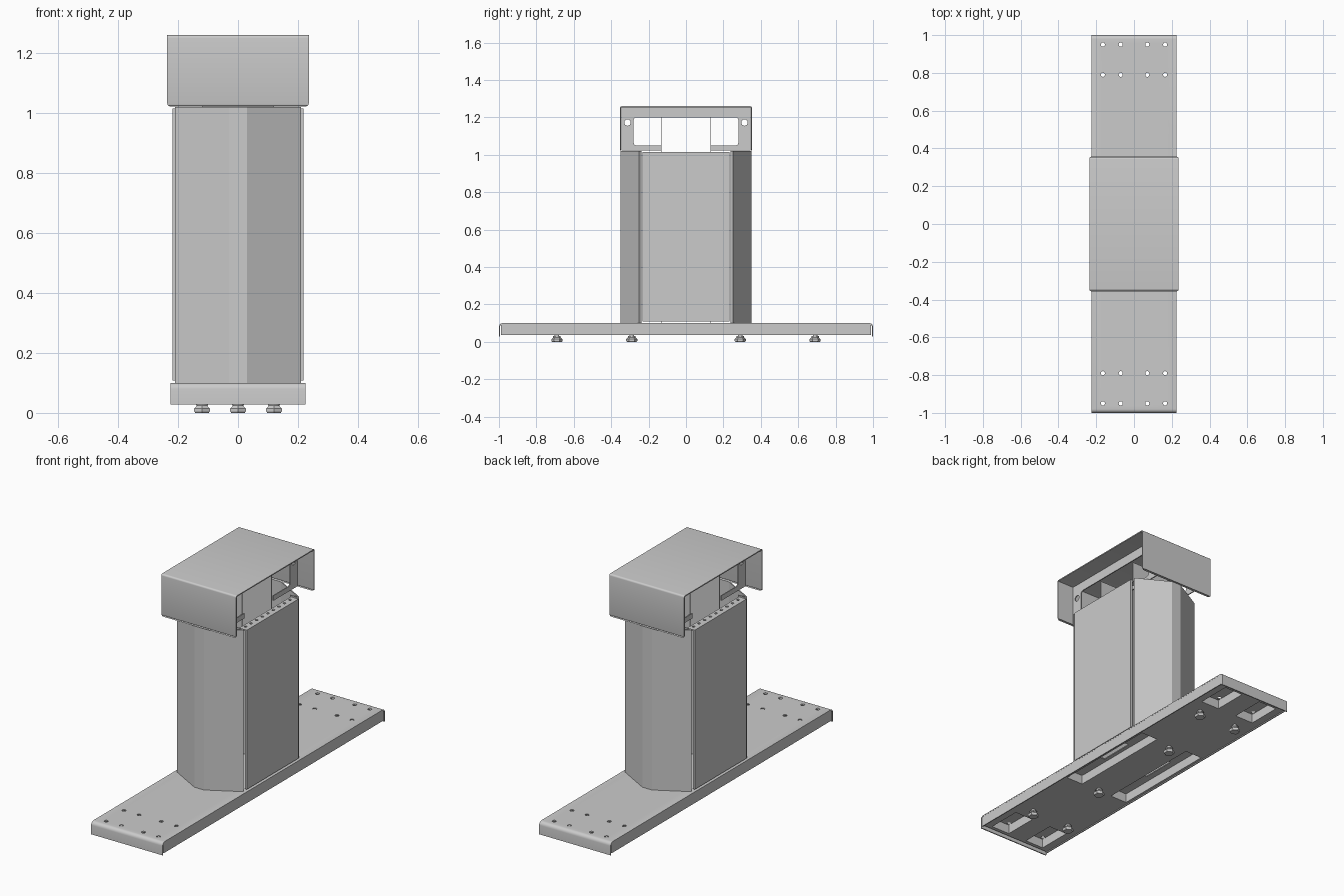
import bpy, bmesh, math
from mathutils import Matrix, Vector

if "Cube" in bpy.data.objects:
    bpy.data.objects.remove(bpy.data.objects["Cube"])

T = 0.006  # sheet thickness


def finish(name, bm):
    bmesh.ops.recalc_face_normals(bm, faces=bm.faces[:])
    me = bpy.data.meshes.new(name)
    bm.to_mesh(me)
    bm.free()
    ob = bpy.data.objects.new(name, me)
    bpy.context.collection.objects.link(ob)
    return ob


def add_box(bm, x, y, z):
    m = Matrix.Translation([(a[0] + a[1]) / 2 for a in (x, y, z)]) @ Matrix.Diagonal(
        [a[1] - a[0] for a in (x, y, z)] + [1])
    bmesh.ops.create_cube(bm, size=1, matrix=m)


def box(name, x, y, z):
    bm = bmesh.new()
    add_box(bm, x, y, z)
    return finish(name, bm)


def prism(name, pts, axis, lo, hi):
    """Extrude a 2D outline along x, y or z."""
    place = {'x': lambda a, b, c: (c, a, b), 'y': lambda a, b, c: (a, c, b),
             'z': lambda a, b, c: (a, b, c)}[axis]
    bm = bmesh.new()
    face = bm.faces.new([bm.verts.new(place(a, b, lo)) for a, b in pts])
    new = bmesh.ops.extrude_face_region(bm, geom=[face])['geom']
    bmesh.ops.translate(bm, vec=Vector(place(0, 0, hi - lo)),
                        verts=[v for v in new if isinstance(v, bmesh.types.BMVert)])
    return finish(name, bm)


def rounded_u(w, z0, z1, r, n=5):
    left = [(-w, z0)]
    for i in range(n + 1):
        a = math.pi - i * math.pi / 2 / n
        left.append((-w + r + r * math.cos(a), z1 - r + r * math.sin(a)))
    return left + [(-a, b) for a, b in reversed(left)]


def bent_sheet(w, z0, z1, r):
    inner = rounded_u(w - T, z0, z1 - T, max(r - T, 0.002))
    return rounded_u(w, z0, z1, r) + inner[::-1]


def strip(pts, t):
    """Closed outline of a folded sheet following an open polyline."""
    p = [Vector(q) for q in pts]
    off = []
    for i, q in enumerate(p):
        d = [(b - a).normalized() for a, b in zip(p[max(i - 1, 0):i + 1], p[max(i - 1, 0) + 1:i + 2])]
        ns = [Vector((-e.y, e.x)) for e in d]
        m = sum(ns, Vector((0, 0))).normalized()
        off.append(q + m * t / m.dot(ns[0]))
    return [tuple(q) for q in p] + [tuple(q) for q in reversed(off)]


def cut(ob, cutter):
    mod = ob.modifiers.new("cut", 'BOOLEAN')
    mod.operation, mod.solver, mod.object = 'DIFFERENCE', 'EXACT', cutter
    bpy.context.view_layer.update()
    dg = bpy.context.evaluated_depsgraph_get()
    me = bpy.data.meshes.new_from_object(ob.evaluated_get(dg))
    ob.modifiers.clear()
    ob.data = me
    bpy.data.objects.remove(cutter)


def holes(spots, r, axis='z', lo=-1, hi=2, seg=16):
    bm = bmesh.new()
    rot = Matrix.Rotation(math.pi / 2, 4, 'Y') if axis == 'x' else Matrix()
    for s in spots:
        bmesh.ops.create_cone(bm, cap_ends=True, segments=seg, radius1=r, radius2=r,
                              depth=hi - lo, matrix=Matrix.Translation(s) @ rot)
    return finish("hole_cutter", bm)


def smooth(ob):
    bpy.ops.object.select_all(action='DESELECT')
    ob.select_set(True)
    bpy.context.view_layer.objects.active = ob
    bpy.ops.object.shade_smooth_by_angle(angle=math.radians(25))


SIGNS = (-1, 1)


def span(a, b, s):
    return tuple(sorted((a * s, b * s)))


# Base: bent top sheet with screw holes and cable slots
base = prism("base_top", bent_sheet(1.0, 0.028, 0.1, 0.02), 'x', -0.225, 0.225)
cut(base, holes([(x * s, y * t, 0.1) for x in (0.07, 0.165) for y in (0.79, 0.95)
                 for s in SIGNS for t in SIGNS], 0.011, lo=0, hi=0.08))
bm = bmesh.new()
for s in SIGNS:
    add_box(bm, span(0.12, 0.17, s), (-0.1, 0.1), (0.05, 0.15))
cut(base, finish("slot_cutter", bm))
smooth(base)

# Base side walls
for s in SIGNS:
    box("base_side_wall", span(0.219, 0.2245, s), (-0.99, 0.99), (0.036, 0.096))

# Base underside with pockets
under = box("base_underside", (-0.219, 0.219), (-0.985, 0.985), (0.042, 0.0935))
bm = bmesh.new()
for s in SIGNS:
    add_box(bm, span(0.1, 0.205, s), (-0.31, 0.31), (0.02, 0.12))
    for t in SIGNS:
        add_box(bm, span(0.06, 0.175, s), span(0.77, 0.965, t), (0.02, 0.12))
cut(under, finish("pocket_cutter", bm))

# Levelling feet
for x, y in [(0.12 * s, 0.69 * t) for s in SIGNS for t in SIGNS] + [(0, -0.29), (0, 0.29)]:
    bm = bmesh.new()
    for r1, r2, z0, z1, n in ((0.026, 0.03, 0, 0.005, 6), (0.03, 0.03, 0.005, 0.014, 6),
                              (0.03, 0.02, 0.014, 0.024, 6), (0.02, 0.02, 0.024, 0.031, 16),
                              (0.012, 0.012, 0.03, 0.045, 16)):
        bmesh.ops.create_cone(bm, cap_ends=True, segments=n, radius1=r1, radius2=r2, depth=z1 - z0,
                              matrix=Matrix.Translation((x, y, (z0 + z1) / 2)))
    finish("levelling_foot", bm)

# Column: faceted front and back shells with folded return edges
half = [(0.16, -0.238), (0.2, -0.238), (0.21, -0.25), (0.03, -0.35)]
line = half + [(-x, y) for x, y in reversed(half)]
for s, label in ((1, "front"), (-1, "back")):
    pts = [(x, y * s) for x, y in strip(line, -T)]
    prism("column_%s_shell" % label, pts, 'z', 0.1, 1.02)

# Column: side panels with a perforated top lip
for s in SIGNS:
    box("column_side_panel", span(0.206, 0.218, s), (-0.232, 0.232), (0.108, 1.015))
    lip = box("panel_top_lip", span(0.17, 0.206, s), (-0.232, 0.232), (1.009, 1.015))
    cut(lip, holes([(0.188 * s, -0.2 + 0.05 * i, 1.012) for i in range(9)], 0.008, lo=0, hi=0.04))

# Inner core sheets running up through the column
for s in SIGNS:
    box("core_sheet", (-0.12, 0.12), span(0.13, 0.134, s), (0.1, 1.2))

# Head: bent cover with rounded lower corners
cover = prism("head_cover", bent_sheet(0.353, 1.022, 1.26, 0.01), 'x', -0.236, 0.236)
bm = bmesh.new()
bm.from_mesh(cover.data)
low = [e for e in bm.edges if all(v.co.z < 1.03 and abs(v.co.x) > 0.23 for v in e.verts)]
bmesh.ops.bevel(bm, geom=low, offset=0.01, segments=3, affect='EDGES', profile=0.5)
bm.to_mesh(cover.data)
bm.free()
smooth(cover)

# Head: slotted mounting plates
slot = [(c * 0.265 + 0.015 * math.cos(a), 1.125 + d * 0.06 + 0.015 * math.sin(a))
        for c, d, a0 in ((1, 1, 0), (-1, 1, 90), (-1, -1, 180), (1, -1, 270))
        for a in [math.radians(a0 + k * 30) for k in range(4)]]
for s in SIGNS:
    x = span(0.127, 0.133, s)
    plate = box("head_mount_plate", x, (-0.346, 0.346), (1.022, 1.253))
    cut(plate, prism("slot_cutter", slot, 'x', -0.3, 0.3))
    cut(plate, box("notch_cutter", (-0.3, 0.3), (-0.13, 0.13), (0.9, 1.1)))
    cut(plate, holes([(0.13 * s, y, 1.172) for y in (-0.313, 0.313)], 0.017, 'x', 0, 0.1))
